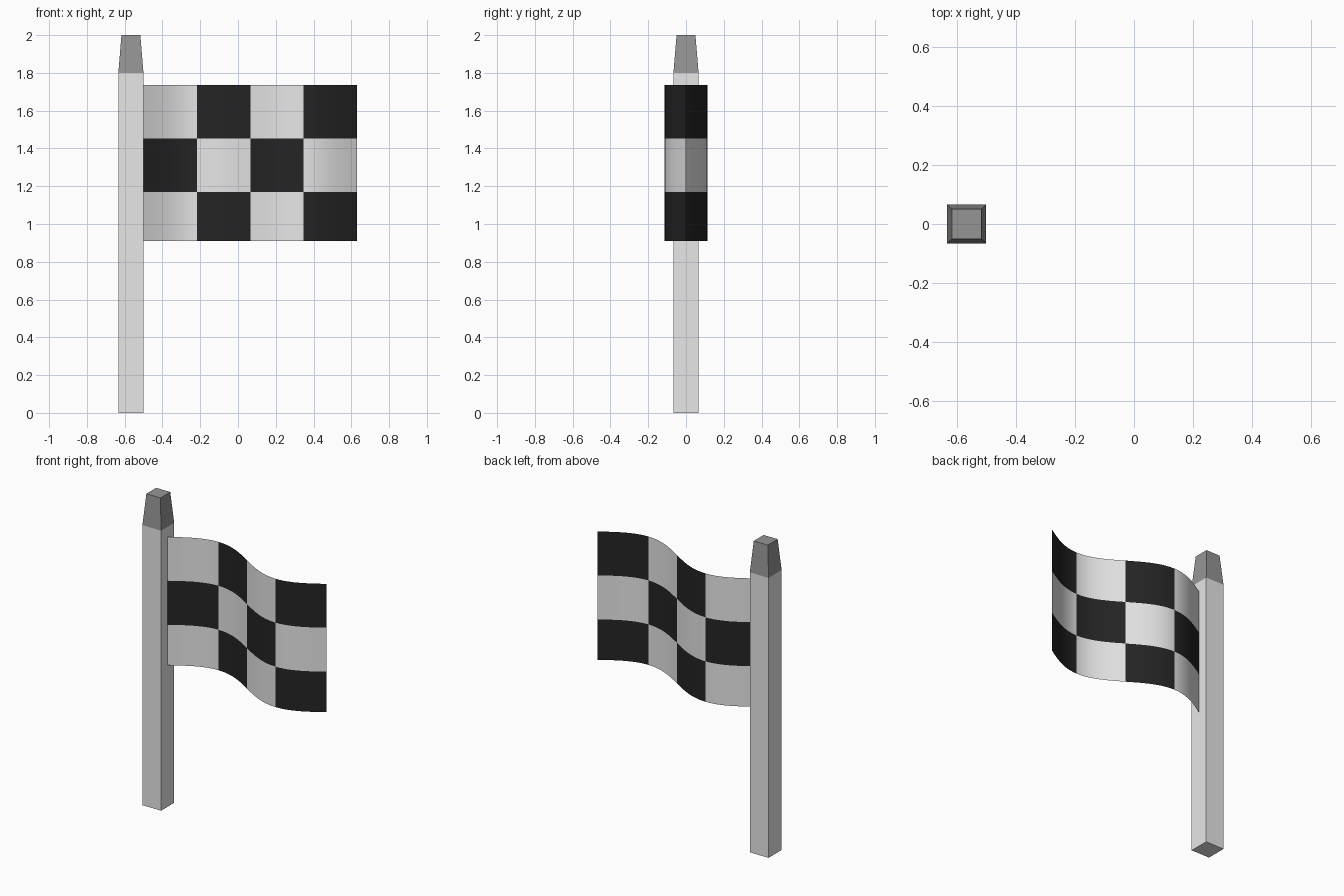
import bpy, bmesh, math

if "Cube" in bpy.data.objects:
    bpy.data.objects.remove(bpy.data.objects["Cube"])


def material(name, value):
    m = bpy.data.materials.new(name)
    m.diffuse_color = (value, value, value, 1)
    m.use_nodes = True
    m.node_tree.nodes["Principled BSDF"].inputs["Base Color"].default_value = m.diffuse_color
    return m


white = material("white", 0.8)
black = material("black", 0.018)
grey = material("grey", 0.3)


def finish(name, bm, mats):
    me = bpy.data.meshes.new(name)
    bm.to_mesh(me)
    bm.free()
    for m in mats:
        me.materials.append(m)
    ob = bpy.data.objects.new(name, me)
    bpy.context.collection.objects.link(ob)
    return ob


def tapered_box(name, x, z0, z1, w0, w1, mat):
    """Square post of width w0 at the bottom and w1 at the top."""
    bm = bmesh.new()
    bmesh.ops.create_cube(bm, size=1)
    for v in bm.verts:
        w = w1 if v.co.z > 0 else w0
        v.co = (x + v.co.x * w, v.co.y * w, z1 if v.co.z > 0 else z0)
    finish(name, bm, [mat])


# Pole and its tapered cap
POLE_X, POLE_W = -0.567, 0.133
tapered_box("pole", POLE_X, 0, 1.8, POLE_W, POLE_W, white)
tapered_box("pole_cap", POLE_X, 1.8, 2.0, POLE_W, 0.1, grey)

# Waving flag: a thin sheet following one full sine wave, chequered by cell
X0, X1, AMP = -0.5, 0.63, 0.113
ROWS = [1.735, 1.453, 1.17, 0.91]
COLS, STEPS = 4, 10
n = COLS * STEPS
bm = bmesh.new()
grid = [[bm.verts.new((X0 + (X1 - X0) * i / n,
                       AMP * math.sin(2 * math.pi * i / n), z))
         for i in range(n + 1)] for z in ROWS]
for r in range(len(ROWS) - 1):
    for i in range(n):
        f = bm.faces.new((grid[r + 1][i], grid[r + 1][i + 1],
                          grid[r][i + 1], grid[r][i]))
        f.material_index = (r + i // STEPS) % 2
        f.smooth = True
finish("flag", bm, [white, black])
